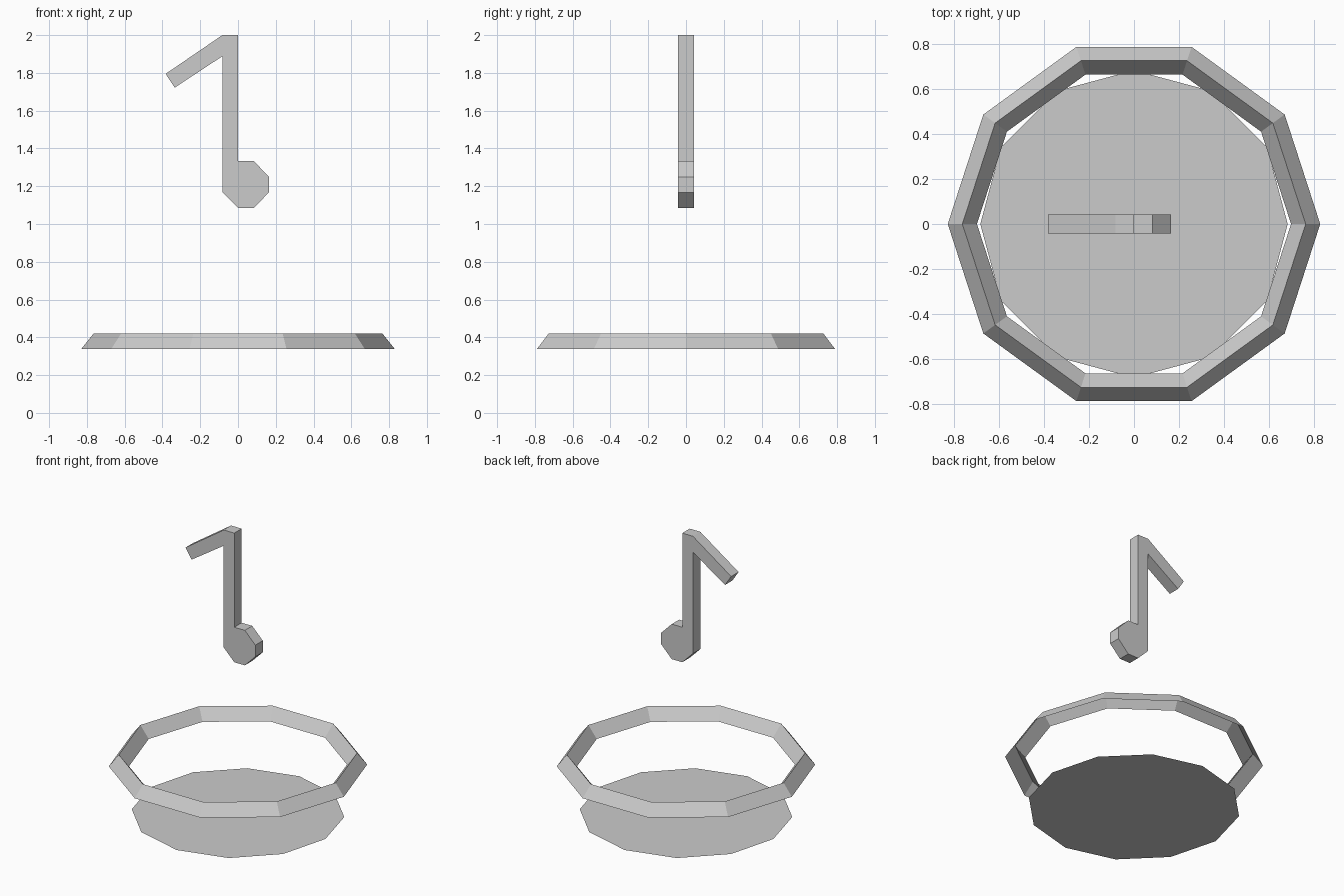
import bpy, bmesh
from math import cos, sin, tau

if "Cube" in bpy.data.objects:
    bpy.data.objects.remove(bpy.data.objects["Cube"])


def finish(bm, name):
    mesh = bpy.data.meshes.new(name)
    bm.to_mesh(mesh)
    bm.free()
    obj = bpy.data.objects.new(name, mesh)
    bpy.context.collection.objects.link(obj)
    return obj


# Flat twelve-sided base disc on the ground
bm = bmesh.new()
bmesh.ops.create_circle(bm, cap_ends=True, segments=12, radius=0.685)
for f in bm.faces:
    if f.normal.z < 0:
        f.normal_flip()
finish(bm, "base_disc")

# Floating ten-sided ring: two slopes meeting at a ridge, open underneath
SIDES = 10
SECTION = [(0.83, 0.338), (0.765, 0.42), (0.70, 0.338)]
bm = bmesh.new()
loops = [[bm.verts.new((r * cos(tau * i / SIDES), r * sin(tau * i / SIDES), z))
          for i in range(SIDES)] for r, z in SECTION]
for lower, upper in zip(loops, loops[1:]):
    for i in range(SIDES):
        j = (i + 1) % SIDES
        bm.faces.new((lower[i], lower[j], upper[j], upper[i]))
finish(bm, "floating_ring")

# Musical note: front outline of stem, flag and head, extruded in depth
OUTLINE = [(-0.083, 2.0), (-0.383, 1.795), (-0.335, 1.722), (-0.083, 1.888),
           (-0.083, 1.168), (0.0, 1.085), (0.083, 1.085), (0.165, 1.168),
           (0.165, 1.25), (0.083, 1.333), (0.0, 1.333), (0.0, 2.0)]
DEPTH = 0.083
bm = bmesh.new()
face = bm.faces.new([bm.verts.new((x, -DEPTH / 2, z)) for x, z in OUTLINE])
extruded = bmesh.ops.extrude_face_region(bm, geom=[face], use_keep_orig=True)
back = [v for v in extruded["geom"] if isinstance(v, bmesh.types.BMVert)]
bmesh.ops.translate(bm, verts=back, vec=(0, DEPTH, 0))
bmesh.ops.recalc_face_normals(bm, faces=bm.faces)
finish(bm, "music_note")
